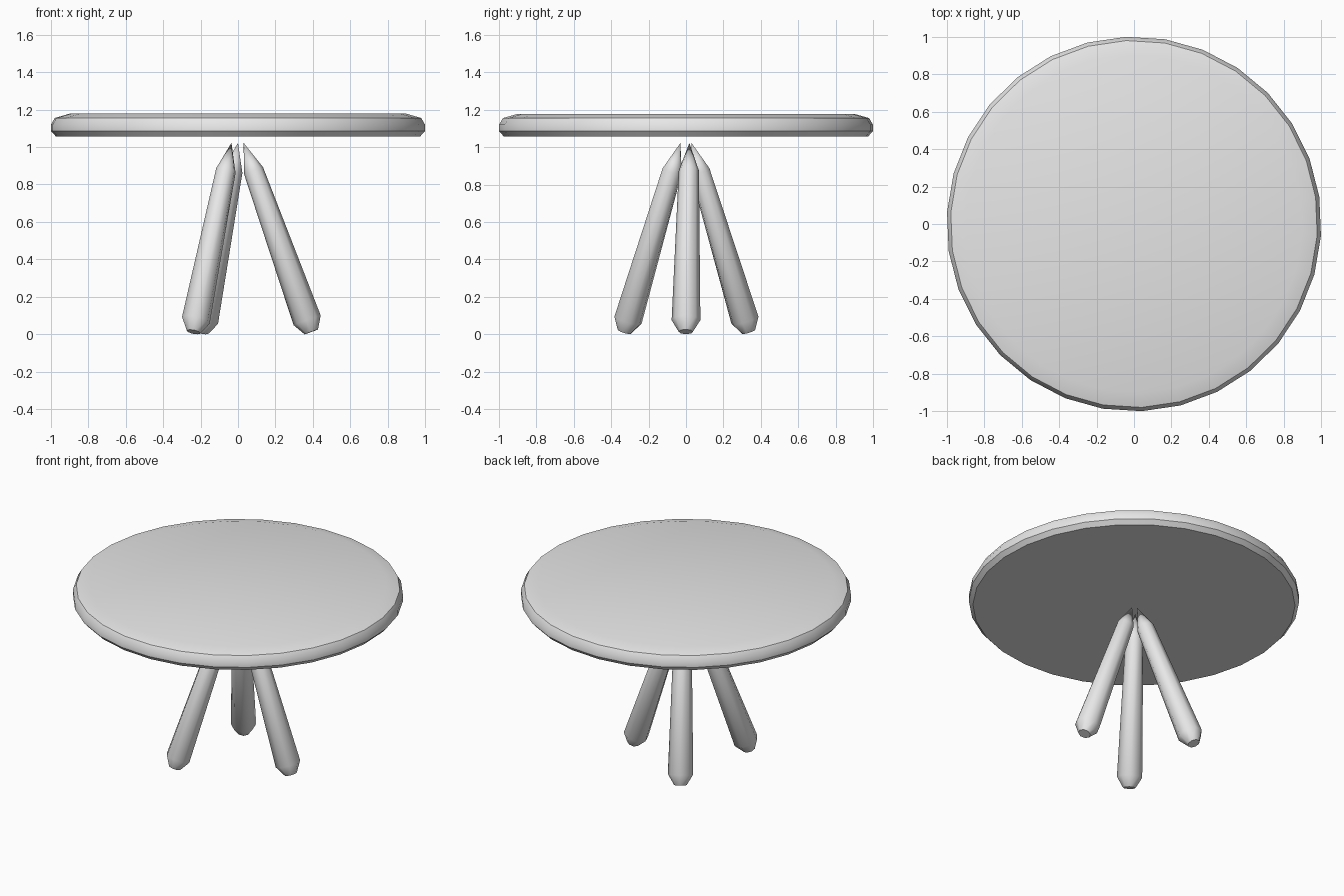
import bpy
import bmesh
import math
from mathutils import Vector, Matrix

cube = bpy.data.objects.get("Cube")
if cube:
    bpy.data.objects.remove(cube, do_unlink=True)

grey = bpy.data.materials.new("light grey")
grey.use_nodes = True
grey.diffuse_color = (0.8, 0.8, 0.8, 1)
grey.node_tree.nodes["Principled BSDF"].inputs["Base Color"].default_value = (0.8, 0.8, 0.8, 1)


def lathe(name, profile, sides, phase, matrix, angle):
    """Revolve (radius, height) points about local z; radius 0 makes a tip."""
    bm = bmesh.new()
    rings = []
    for r, h in profile:
        if r == 0:
            rings.append([bm.verts.new((0, 0, h))] * sides)
        else:
            turns = [phase + math.tau * i / sides for i in range(sides)]
            rings.append([bm.verts.new((r * math.cos(a), r * math.sin(a), h)) for a in turns])
    for low, high in zip(rings, rings[1:]):
        for i in range(sides):
            j = (i + 1) % sides
            corners = dict.fromkeys((low[i], low[j], high[j], high[i]))
            bm.faces.new(list(corners))
    # Close open ends
    for ring in (rings[0], rings[-1]):
        if ring[0] is not ring[1]:
            bm.faces.new(ring)
    bmesh.ops.recalc_face_normals(bm, faces=bm.faces)
    mesh = bpy.data.meshes.new(name)
    bm.to_mesh(mesh)
    bm.free()
    obj = bpy.data.objects.new(name, mesh)
    bpy.context.collection.objects.link(obj)
    obj.matrix_world = matrix
    mesh.materials.append(grey)
    bpy.ops.object.select_all(action="DESELECT")
    obj.select_set(True)
    bpy.context.view_layer.objects.active = obj
    bpy.ops.object.shade_smooth_by_angle(angle=math.radians(angle))
    return obj


# Round top: flat underside, softly rounded upper rim
lathe("table_top",
      [(0.975, 1.057), (1.0, 1.085), (1.0, 1.12), (0.98, 1.155), (0.9, 1.178)],
      30, math.radians(8.4), Matrix.Identity(4), 40)

# Three splayed legs, each from a blunt foot to a pointed tip
legs = {
    "left_leg": ((0.369, 0.0), (0.03, 0.018)),
    "front_right_leg": ((-0.225, -0.31), (-0.035, -0.03)),
    "back_right_leg": ((-0.18, 0.315), (0.0, 0.03)),
}
for name, (foot, tip) in legs.items():
    base = Vector((*foot, 0.075))
    axis = Vector((*tip, 1.022)) - base
    turn = axis.to_track_quat("Z", "Y").to_matrix().to_4x4()
    length = axis.length
    lathe(name,
          [(0.038, -0.066), (0.077, 0), (0.054, length - 0.157), (0, length)],
          8, 0, Matrix.Translation(base) @ turn, 60)
